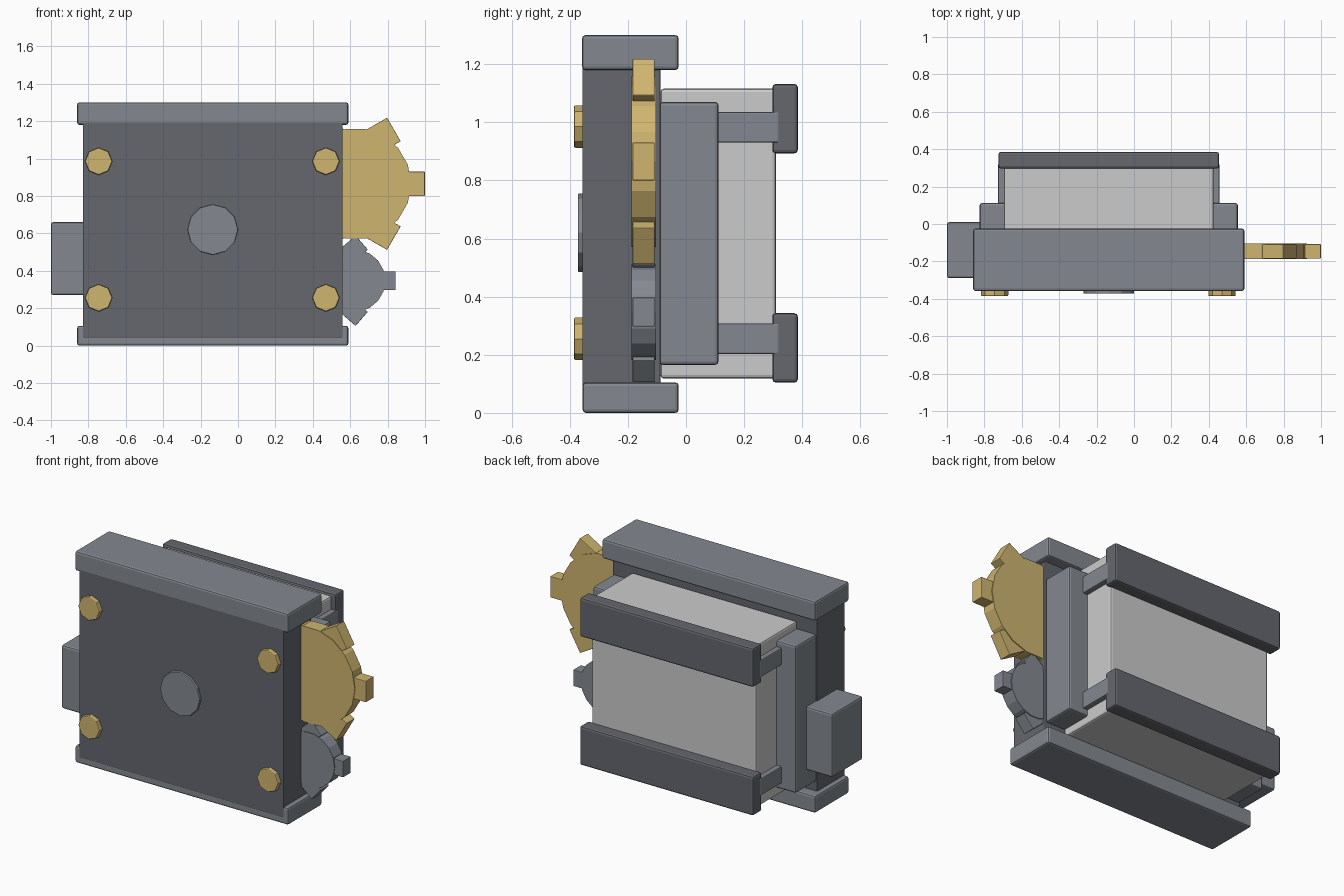
import bpy
from math import pi, cos, sin, radians
from mathutils import Matrix

if "Cube" in bpy.data.objects:
    bpy.data.objects.remove(bpy.data.objects["Cube"])

CX = -0.135  # symmetry plane of the housing


def material(name, rgb):
    m = bpy.data.materials.new(name)
    m.diffuse_color = (*rgb, 1)
    m.use_nodes = True
    m.node_tree.nodes["Principled BSDF"].inputs["Base Color"].default_value = m.diffuse_color
    return m


GOLD = material("brass", (0.62, 0.46, 0.16))
DARK = material("dark_grey", (0.13, 0.135, 0.155))
MID = material("mid_grey", (0.23, 0.25, 0.28))
LIGHT = material("light_grey", (0.55, 0.55, 0.57))


def finish(ob, name, mat, bevel):
    ob.name = name
    ob.data.materials.append(mat)
    if bevel:
        b = ob.modifiers.new("bevel", "BEVEL")
        b.width = bevel
        b.segments = 2
        b.limit_method = 'ANGLE'
        b.angle_limit = radians(50)
    return ob


def box(name, x, y, z, mat, bevel=0.012, tilt=0):
    """Box from ranges; tilt turns it about y, counter-clockwise seen from the front."""
    lo, hi = zip(x, y, z)
    bpy.ops.mesh.primitive_cube_add(size=1, location=[(a + b) / 2 for a, b in zip(lo, hi)])
    ob = bpy.context.object
    ob.data.transform(Matrix.Rotation(-tilt, 4, 'Y') @ Matrix.Diagonal((*[b - a for a, b in zip(lo, hi)], 1)))
    return finish(ob, name, mat, bevel)


def disc(name, x, z, r, y0, y1, n, mat, bevel=0, spin=0):
    """Cylinder along y with a corner pointing to +x at spin 0."""
    bpy.ops.mesh.primitive_cylinder_add(vertices=n, radius=r, depth=y1 - y0,
                                        location=(x, (y0 + y1) / 2, z))
    ob = bpy.context.object
    ob.data.transform(Matrix.Rotation(pi / 2 + spin, 4, 'Y') @ Matrix.Rotation(pi / 2, 4, 'X'))
    return finish(ob, name, mat, bevel)


def gear(name, x, z, r, w, l, teeth, mat):
    disc(name, x, z, r, -0.188, -0.103, 18, mat)
    for i, (a, tilt) in enumerate(teeth):
        tx, tz = x + r * cos(radians(a)), z + r * sin(radians(a))
        box(f"{name}_tooth_{i}", (tx - l / 2, tx + l / 2), (-0.184, -0.108),
            (tz - w / 2, tz + w / 2), mat, 0.003, radians(tilt))


# front housing and its rails
box("front_housing", (-0.83, 0.56), (-0.357, -0.088), (0.04, 1.25), DARK, 0.004)
box("top_rail", (-0.86, 0.59), (-0.358, -0.025), (1.18, 1.3), MID)
box("bottom_rail", (-0.86, 0.59), (-0.356, -0.025), (0, 0.105), MID)

# light core block behind the housing
box("core_block", (-0.695, 0.425), (-0.088, 0.31), (0.118, 1.116), LIGHT)

# side flanges and brackets on both sides
for side, s in (("left", -1), ("right", 1)):
    def span(a, b):
        return sorted((CX + s * a, CX + s * b))
    box(f"{side}_flange", span(0.54, 0.69), (-0.092, 0.112), (0.165, 1.07), MID)
    for lvl, z in (("upper", (0.93, 1.035)), ("lower", (0.203, 0.307))):
        box(f"{side}_{lvl}_bracket", span(0.52, 0.592), (0.05, 0.32), z, MID, 0.005)

# rear bars
box("upper_rear_bar", (-0.725, 0.455), (0.297, 0.385), (0.893, 1.132), DARK)
box("lower_rear_bar", (-0.725, 0.455), (0.297, 0.385), (0.104, 0.343), DARK)

# side box on the left
box("side_box", (-1.0, -0.80), (-0.29, 0.01), (0.27, 0.66), MID)

# front hub and corner bolts
disc("front_hub", CX, 0.62, 0.135, -0.372, -0.33, 12, MID, 0.004)
for i, x in enumerate((-0.745, 0.47)):
    for j, z in enumerate((0.255, 0.985)):
        disc(f"bolt_{i}_{j}", x, z, 0.073, -0.386, -0.33, 8, GOLD, 0.006)

# gears half sunk into the housing
gear("large_gear", 0.628, 0.865, 0.298, 0.13, 0.145, [(a, -a) for a in range(0, 360, 60)], GOLD)
gear("small_gear", 0.62, 0.347, 0.168, 0.10, 0.11, [(0, 0), (90, 41), (180, 0), (270, -41)], MID)
for ob in bpy.data.objects:
    ob.select_set(False)
